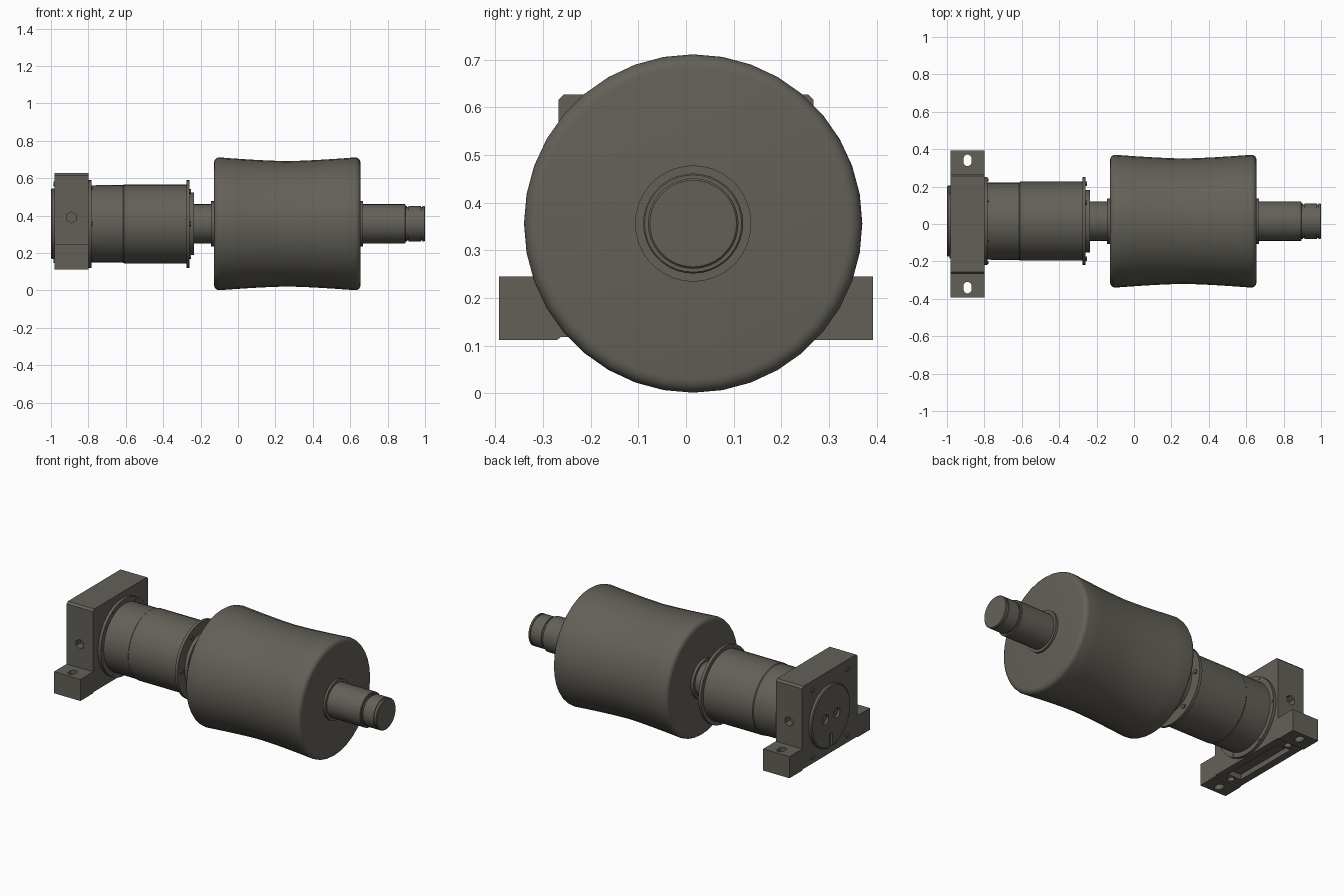
import bpy, bmesh, math
from mathutils import Matrix, Vector

if "Cube" in bpy.data.objects:
    bpy.data.objects.remove(bpy.data.objects["Cube"])

AY, AZ = 0.015, 0.356          # shaft axis
mat = bpy.data.materials.new("dark grey metal")
mat.diffuse_color = (0.125, 0.118, 0.098, 1)
mat.use_nodes = True
mat.node_tree.nodes["Principled BSDF"].inputs["Base Color"].default_value = mat.diffuse_color


def finish(name, bm, smooth=True):
    bmesh.ops.recalc_face_normals(bm, faces=bm.faces)
    me = bpy.data.meshes.new(name)
    bm.to_mesh(me)
    bm.free()
    ob = bpy.data.objects.new(name, me)
    bpy.context.collection.objects.link(ob)
    me.materials.append(mat)
    if smooth:
        bpy.ops.object.select_all(action='DESELECT')
        ob.select_set(True)
        bpy.context.view_layer.objects.active = ob
        bpy.ops.object.shade_smooth_by_angle(angle=math.radians(35))
    return ob


def lathe(name, profile, n=36):
    """Revolve (x, radius) points around the shaft axis and cap both ends."""
    bm = bmesh.new()
    rings = [[bm.verts.new((x, AY + r * math.sin(2 * math.pi * i / n),
                            AZ + r * math.cos(2 * math.pi * i / n)))
              for i in range(n)] for x, r in profile]
    for a, b in zip(rings, rings[1:]):
        for i in range(n):
            j = (i + 1) % n
            bm.faces.new((a[i], a[j], b[j], b[i]))
    bm.faces.new(rings[0])
    bm.faces.new(rings[-1])
    return finish(name, bm)


def prism(name, pts, axis, lo, hi, smooth=True):
    """Extrude a closed 2D outline along an axis."""
    bm = bmesh.new()
    put = {'x': lambda p, t: (t, p[0], p[1]),
           'y': lambda p, t: (p[0], t, p[1]),
           'z': lambda p, t: (p[0], p[1], t)}[axis]
    a = [bm.verts.new(put(p, lo)) for p in pts]
    b = [bm.verts.new(put(p, hi)) for p in pts]
    bm.faces.new(a)
    bm.faces.new(b)
    for i in range(len(pts)):
        j = (i + 1) % len(pts)
        bm.faces.new((a[i], a[j], b[j], b[i]))
    return finish(name, bm, smooth)


def circle(cx, cy, r, n=12, sy=0.0):
    """Circle outline, stretched into a slot by sy along the second axis."""
    out = []
    for i in range(n):
        t = 2 * math.pi * (i + 0.5) / n
        s = math.sin(t)
        out.append((cx + r * math.cos(t), cy + r * s + math.copysign(sy, s)))
    return out


def rect(x0, x1, y0, y1):
    return [(x0, y0), (x1, y0), (x1, y1), (x0, y1)]


def cut(target, cutters):
    for c in cutters:
        m = target.modifiers.new("cut", 'BOOLEAN')
        m.operation, m.solver, m.object = 'DIFFERENCE', 'EXACT', c
        bpy.ops.object.select_all(action='DESELECT')
        target.select_set(True)
        bpy.context.view_layer.objects.active = target
        bpy.ops.object.modifier_apply(modifier=m.name)
        bpy.data.objects.remove(c, do_unlink=True)
    bpy.ops.object.shade_smooth_by_angle(angle=math.radians(35))


# Concave roller with rounded rims
R0, X0, X1, B = 0.355, -0.128, 0.655, 0.028
left = [(X0, R0 - B)] + [(X0 + B * (1 - math.cos(t)), R0 - B + B * math.sin(t))
                         for t in (math.pi / 8 * k for k in range(1, 5))]
mid = [(X0 + B + (X1 - X0 - 2 * B) * k / 8, R0 - 0.02 * (1 - abs(k / 4 - 1) ** 1.4))
       for k in range(1, 8)]
right = [(X0 + X1 - x, r) for x, r in reversed(left)]
lathe("roller", left + mid + right)

# Shaft with collars and grooved tip
lathe("inner_shaft", [(-0.30, 0.105), (X0, 0.105)])
lathe("inner_collar", [(-0.145, 0.121), (-0.12, 0.121)])
lathe("outer_collar", [(0.65, 0.122), (0.668, 0.122)])
lathe("outer_shaft", [(0.65, 0.105), (0.893, 0.105), (0.896, 0.102), (0.896, 0.094),
                      (0.903, 0.094), (0.903, 0.09), (0.911, 0.09), (0.911, 0.095),
                      (0.979, 0.095), (0.979, 0.09), (0.986, 0.09), (0.986, 0.095),
                      (0.996, 0.095), (1.0, 0.091)])

# Bearing housing and its flanges
lathe("bearing_housing", [(-0.79, 0.206), (-0.615, 0.207), (-0.61, 0.211), (-0.27, 0.211)])
lathe("block_flange", [(-0.81, 0.235), (-0.782, 0.235)])
lathe("housing_flange", [(-0.276, 0.235), (-0.258, 0.235)])
lathe("seal_ring", [(-0.26, 0.168), (-0.236, 0.168)])


def bolts(name, x0, x1, ring, r, count, n=6):
    for k in range(count):
        a = 2 * math.pi * (k + 0.5) / count
        prism(name, circle(AY + ring * math.sin(a), AZ + ring * math.cos(a), r, n),
              'x', x0, x1)


bolts("housing_flange_bolt", -0.26, -0.25, 0.2, 0.014, 6)
bolts("block_flange_bolt", -0.785, -0.779, 0.221, 0.009, 6)

# Pillow block: upright with two feet and a shallow relief underneath
half = [(0.262, 0.118), (0.27, 0.112), (0.392, 0.112), (0.392, 0.245), (0.268, 0.245),
        (0.268, 0.615), (0.256, 0.627)]
outline = half + [(-y, z) for y, z in reversed(half)]
block = prism("bearing_block", outline, 'x', -0.98, -0.80)
cutters = [prism("relief", rect(-0.935, -0.845, -0.21, 0.21), 'z', 0.0, 0.15)]
for s in (-1, 1):
    # bolt slots, foot pockets, grease holes
    cutters.append(prism("slot", circle(-0.89, s * 0.34, 0.022, 12, 0.009), 'z', 0.0, 0.4))
    cutters.append(prism("pin_hole", circle(-0.89, s * 0.24, 0.02), 'z', 0.0, 0.16))
    lo, hi = sorted((s * 0.22, s * 0.4))
    cutters.append(prism("grease_hole", circle(-0.89, 0.39, 0.03, 6), 'y', lo, hi))
cut(block, cutters)

# End cap with two sockets, a lower notch and rim bolts
cap = lathe("end_cap", [(-1.0, 0.183), (-0.995, 0.19), (-0.97, 0.19)])
cut(cap, [prism("socket", circle(AY + s * 0.055, AZ, 0.03), 'x', -1.1, -0.985)
          for s in (-1, 1)]
    + [prism("notch", rect(AY - 0.015, AY + 0.015, 0.1, 0.25), 'x', -1.1, -0.985)])
for s in (-1, 1):
    for z in (0.16, 0.57):
        prism("cap_screw", circle(s * 0.17, z, 0.014), 'x', -0.987, -0.97)
